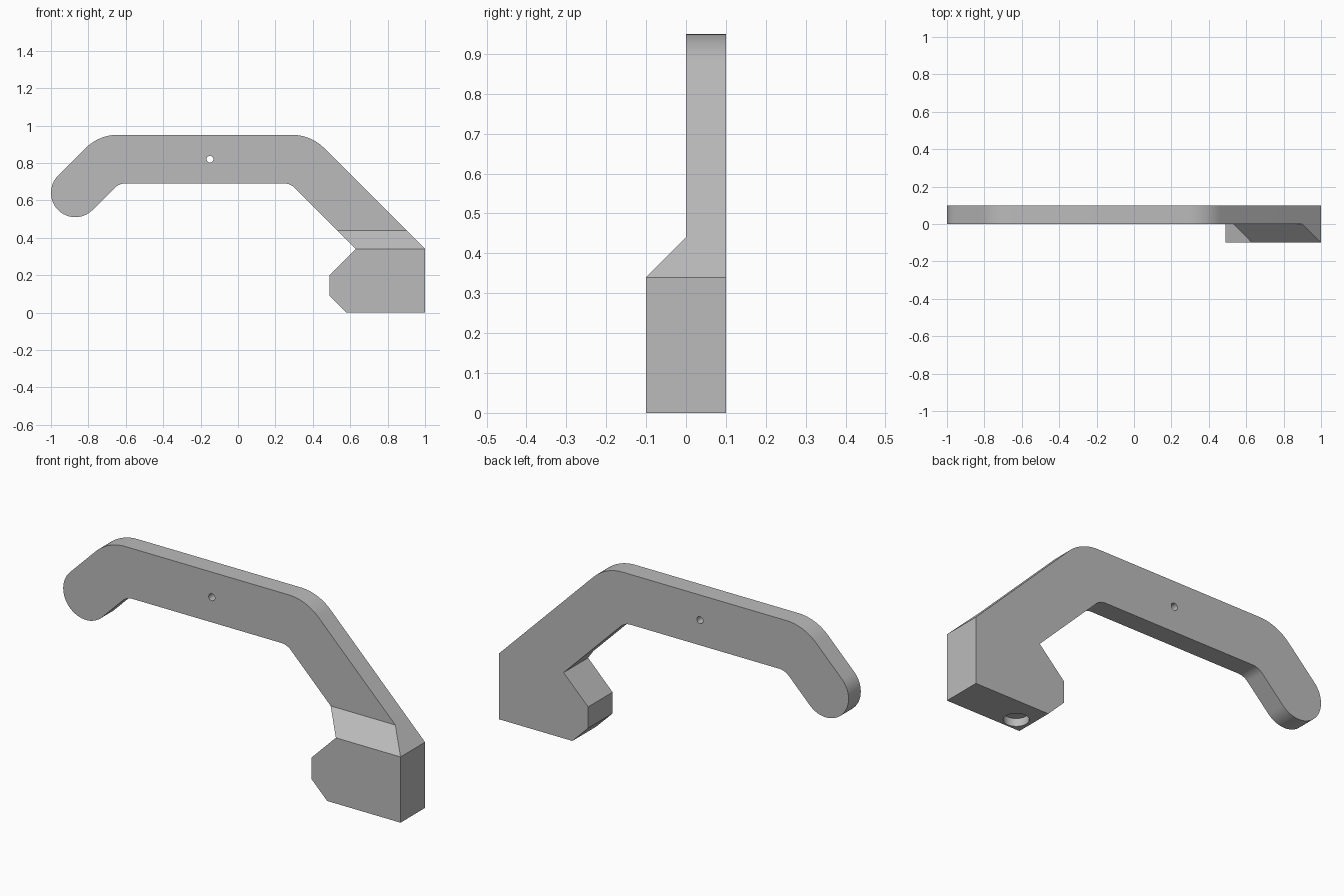
import bpy
import bmesh
import math
from mathutils import Vector

cube = bpy.data.objects.get("Cube")
if cube:
    bpy.data.objects.remove(cube, do_unlink=True)

grey = bpy.data.materials.new("plain grey")
grey.use_nodes = True
colour = (0.5, 0.5, 0.5, 1)
grey.diffuse_color = colour
grey.node_tree.nodes["Principled BSDF"].inputs["Base Color"].default_value = colour


def fillet(before, corner, after, radius, steps=12):
    """Points of an arc rounding the corner between two straight edges."""
    c = Vector(corner)
    u, v = (Vector(before) - c).normalized(), (Vector(after) - c).normalized()
    half = u.angle(v) / 2
    centre = c + (u + v).normalized() * radius / math.sin(half)
    start = c + u * radius / math.tan(half) - centre
    end = c + v * radius / math.tan(half) - centre
    sweep = start.angle(end)
    return [centre + (start * math.sin(sweep * (1 - i / steps))
                      + end * math.sin(sweep * i / steps)) / math.sin(sweep)
            for i in range(steps + 1)]


def prism(name, points, extrude):
    """Closed solid made by extruding a flat polygon."""
    bm = bmesh.new()
    face = bm.faces.new([bm.verts.new(p) for p in points])
    new = bmesh.ops.extrude_face_region(bm, geom=[face])["geom"]
    bmesh.ops.translate(bm, vec=extrude,
                        verts=[g for g in new if isinstance(g, bmesh.types.BMVert)])
    bmesh.ops.recalc_face_normals(bm, faces=bm.faces)
    mesh = bpy.data.meshes.new(name)
    bm.to_mesh(mesh)
    bm.free()
    mesh.materials.append(grey)
    obj = bpy.data.objects.new(name, mesh)
    bpy.context.collection.objects.link(obj)
    return obj


def cylinder(name, radius, depth, location, rotation=(0, 0, 0)):
    bpy.ops.mesh.primitive_cylinder_add(vertices=32, radius=radius, depth=depth,
                                        location=location, rotation=rotation)
    obj = bpy.context.object
    obj.name = name
    obj.data.materials.append(grey)
    return obj


def cut(target, cutter):
    cutter.hide_render = True
    mod = target.modifiers.new(cutter.name, 'BOOLEAN')
    mod.operation = 'DIFFERENCE'
    mod.solver = 'EXACT'
    mod.object = cutter
    bpy.context.view_layer.objects.active = target
    bpy.ops.object.modifier_apply(modifier=mod.name)
    bpy.data.objects.remove(cutter, do_unlink=True)


# Side outline: foot block, sloping arm, straight grip and rounded tip
tip, tip_r = Vector((-0.87, 0.64)), 0.13
diag = tip_r * math.sqrt(0.5)
tip_top, tip_low = tip + Vector((-diag, diag)), tip + Vector((diag, -diag))
heel, notch = (1, 0.34), (0.63, 0.34)
out_r, out_l = (0.39, 0.95), (tip_top.x + 0.95 - tip_top.y, 0.95)
in_l, in_r = (tip_low.x + 0.69 - tip_low.y, 0.69), (0.28, 0.69)

outline = [(1, 0), heel]
outline += fillet(heel, out_r, out_l, 0.24)
outline += fillet(out_r, out_l, tip_top, 0.24)
outline += [tip + tip_r * Vector((math.cos(a), math.sin(a)))
            for a in (math.radians(135 + 180 * i / 32) for i in range(33))]
outline += fillet(tip_low, in_l, in_r, 0.08)
outline += fillet(in_l, in_r, notch, 0.08)
outline += [notch, (0.49, 0.2), (0.49, 0.09), (0.58, 0)]
handle = prism("hooked_handle", [(x, -0.1, z) for x, z in outline], (0, 0.2, 0))

# Thin the arm above the foot, leaving a sloped shoulder
thinning = [(0, 0.44), (0, 1.2), (-0.3, 1.2), (-0.3, 0.14)]
cut(handle, prism("thinning_cutter", [(-1.5, y, z) for y, z in thinning], (3, 0, 0)))

# Pin hole through the grip and shallow recess under the foot
cut(handle, cylinder("pin_hole_cutter", 0.018, 0.6, (-0.15, 0.05, 0.82),
                     (math.pi / 2, 0, 0)))
cut(handle, cylinder("recess_cutter", 0.058, 0.08, (0.655, -0.033, 0)))

# Smooth the rounded edges only
bpy.ops.object.select_all(action='DESELECT')
handle.select_set(True)
bpy.context.view_layer.objects.active = handle
bpy.ops.object.shade_smooth_by_angle(angle=math.radians(25))
